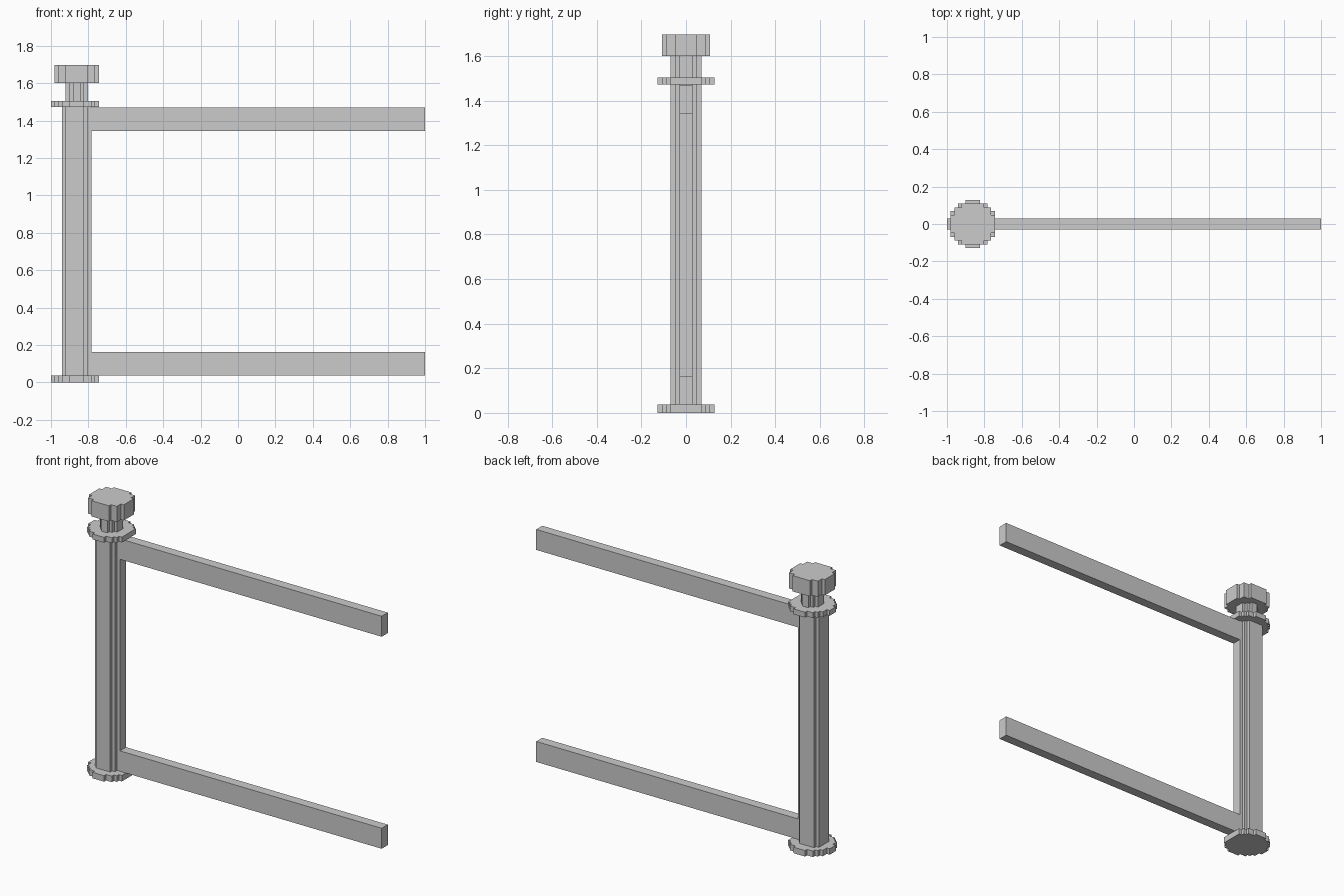
import bpy, bmesh

if "Cube" in bpy.data.objects:
    bpy.data.objects.remove(bpy.data.objects["Cube"])

U = 2 / 101.5          # width of one step in the stepped circles


def stepped_prism(name, rows, z0, z1):
    """Extrude a stepped outline. rows: (x start, x end, half depth) in steps, widest first."""
    left, right, prev = [], [], None
    for x0, x1, h in rows:
        for side, x in ((left, x0), (right, x1)):
            if prev is not None and (x, prev) != side[-1]:
                side.append((x, prev))
            side.append((x, h))
        prev = h
    upper = left + right[::-1]
    outline = upper + [(x, -y) for x, y in reversed(upper)]
    bm = bmesh.new()
    verts = [bm.verts.new((-1 + x * U, y * U, z0)) for x, y in outline]
    face = bm.faces.new(verts)
    ext = bmesh.ops.extrude_face_region(bm, geom=[face])
    top = [g for g in ext["geom"] if isinstance(g, bmesh.types.BMVert)]
    bmesh.ops.translate(bm, vec=(0, 0, z1 - z0), verts=top)
    bmesh.ops.recalc_face_normals(bm, faces=bm.faces)
    mesh = bpy.data.meshes.new(name)
    bm.to_mesh(mesh)
    bm.free()
    obj = bpy.data.objects.new(name, mesh)
    bpy.context.collection.objects.link(obj)
    return obj


# Base flange and matching collar
flange = [(0, 13, 1.5), (1, 13, 3.5), (2, 12, 4.5), (3, 11, 5.5), (5, 9, 6.5)]
stepped_prism("base_flange", flange, 0.0, 0.037)
stepped_prism("top_collar", flange, 1.472, 1.505)

# Upright post
stepped_prism("post", [(3, 11, 1.5), (3, 10, 2.5), (4, 9, 3.5)], 0.037, 1.472)

# Neck and cap
stepped_prism("neck", [(4, 10, 1.5), (5, 9, 2.5), (6, 8, 3.5)], 1.505, 1.60)
stepped_prism("cap", [(1, 13, 2.5), (2, 12, 4.5), (4, 10, 5.5)], 1.60, 1.697)

# Horizontal rails
for name, z in (("lower_rail", 0.037), ("upper_rail", 1.343)):
    stepped_prism(name, [(11, 101.5, 1.5)], z, z + 0.126)
